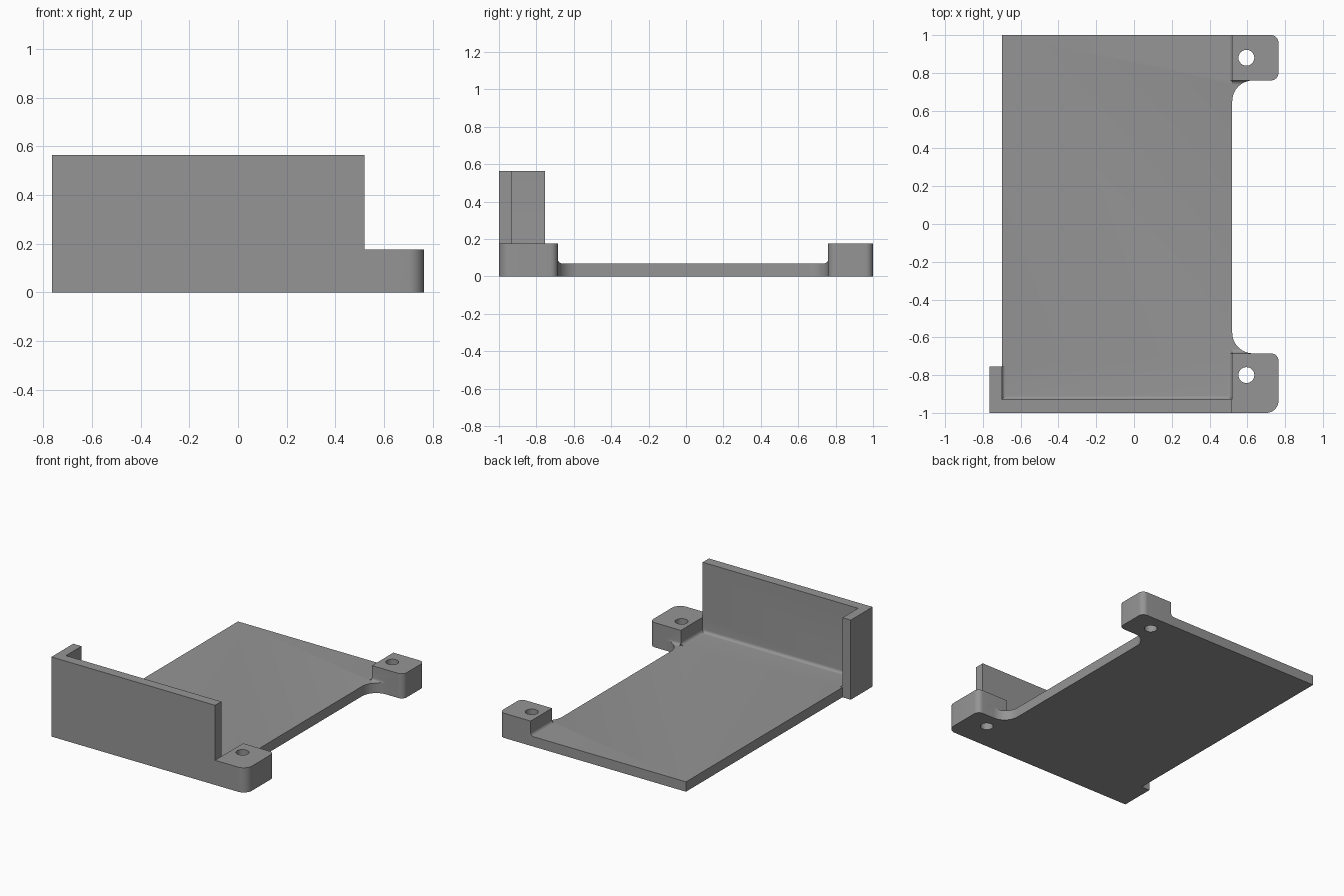
import bpy, bmesh, math
from mathutils import Vector

if "Cube" in bpy.data.objects:
    bpy.data.objects.remove(bpy.data.objects["Cube"])

PLATE, LUG, WALL = 0.07, 0.175, 0.565   # heights
COVE = 0.022                            # radius of the small inside fillets

grey = bpy.data.materials.new("grey")
grey.diffuse_color = (0.3, 0.3, 0.3, 1)
grey.use_nodes = True
grey.node_tree.nodes["Principled BSDF"].inputs["Base Color"].default_value = grey.diffuse_color


def rounded(corners, seg=10):
    """Polygon with each (x, y, radius) right-angle corner rounded."""
    pts, n = [], len(corners)
    for i, (x, y, r) in enumerate(corners):
        p = Vector((x, y))
        if r == 0:
            pts.append(p)
            continue
        a = (Vector(corners[i - 1][:2]) - p).normalized() * r
        b = (Vector(corners[(i + 1) % n][:2]) - p).normalized() * r
        for k in range(seg + 1):
            t = k / seg * math.pi / 2
            pts.append(p + a * (1 - math.sin(t)) + b * (1 - math.cos(t)))
    return pts


def prism(name, ring, sweep):
    """Solid made by sweeping a closed 3D ring along a vector."""
    bm = bmesh.new()
    face = bm.faces.new([bm.verts.new(v) for v in ring])
    ext = bmesh.ops.extrude_face_region(bm, geom=[face])["geom"]
    bmesh.ops.translate(bm, vec=sweep, verts=[g for g in ext if isinstance(g, bmesh.types.BMVert)])
    bmesh.ops.recalc_face_normals(bm, faces=bm.faces)
    me = bpy.data.meshes.new(name)
    bm.to_mesh(me)
    bm.free()
    me.materials.append(grey)
    ob = bpy.data.objects.new(name, me)
    bpy.context.collection.objects.link(ob)
    return ob


def slab(name, corners, height, z=0.0):
    return prism(name, [Vector((p.x, p.y, z)) for p in rounded(corners)], Vector((0, 0, height)))


def cove(start, end, out, seg=6):
    """Concave fillet strip between the plate top and a wall facing 'out'."""
    e, r = 0.01, COVE
    prof = [(-e, r), (-e, -e), (r, -e)]
    for k in range(seg + 1):
        t = k / seg * math.pi / 2
        prof.append((r - r * math.sin(t), r - r * math.cos(t)))
    s, o = Vector((*start, PLATE)), Vector((*out, 0))
    ring = [s + o * u + Vector((0, 0, v)) for u, v in prof]
    return prism("cove", ring, Vector((*end, PLATE)) - s)


def combine(target, tool, operation, keep=False):
    mod = target.modifiers.new("combine", 'BOOLEAN')
    mod.operation, mod.object, mod.solver = operation, tool, 'EXACT'
    bpy.context.view_layer.objects.active = target
    bpy.ops.object.modifier_apply(modifier=mod.name)
    if not keep:
        bpy.data.objects.remove(tool)


# Base plate outline, including both ears with their large inside curves
outline = [(-0.70, -1, 0), (0.765, -1, 0.065), (0.765, -0.685, 0.04), (0.52, -0.685, 0.11),
           (0.52, 0.76, 0.11), (0.765, 0.76, 0.04), (0.765, 1, 0.04), (-0.70, 1, 0)]
bracket = slab("bracket", outline, PLATE)
limit = slab("cove_limit", outline, 0.3)

# Raised mounting lugs
parts = [
    slab("front_lug", [(0.52, -1, 0), (0.765, -1, 0.065), (0.765, -0.685, 0.04), (0.52, -0.685, 0)], LUG),
    slab("back_lug", [(0.52, 0.76, 0), (0.765, 0.76, 0.04), (0.765, 1, 0.04), (0.52, 1, 0)], LUG),
    # Tall front wall with its short return on the left, one L-shaped piece
    slab("front_wall", [(-0.765, -1, 0), (0.52, -1, 0), (0.52, -0.93, 0), (-0.70, -0.93, 0),
                        (-0.70, -0.755, 0), (-0.765, -0.755, 0)], WALL),
]

# Small fillets where walls and lugs rise from the plate
for start, end, out in [
    ((-0.71, -0.93), (0.53, -0.93), (0, 1)),
    ((-0.70, -0.94), (-0.70, -0.755), (1, 0)),
    ((0.52, -0.94), (0.52, -0.685), (-1, 0)),
    ((0.52, 0.76), (0.52, 1.02), (-1, 0)),
    ((0.52, -0.685), (0.66, -0.685), (0, 1)),
    ((0.52, 0.76), (0.66, 0.76), (0, -1)),
]:
    strip = cove(start, end, out)
    combine(strip, limit, 'INTERSECT', keep=True)
    parts.append(strip)
bpy.data.objects.remove(limit)

for part in parts:
    combine(bracket, part, 'UNION')

# Screw holes through the lugs
for y in (-0.80, 0.88):
    ring = [Vector((0.595 + 0.042 * math.cos(k * math.pi / 16),
                    y + 0.042 * math.sin(k * math.pi / 16), -0.1)) for k in range(32)]
    combine(bracket, prism("screw_hole", ring, Vector((0, 0, 0.5))), 'DIFFERENCE')

# Smooth the rounded faces, keep real edges sharp
bpy.ops.object.select_all(action='DESELECT')
bracket.select_set(True)
bpy.context.view_layer.objects.active = bracket
bpy.ops.object.shade_smooth_by_angle(angle=math.radians(30))
